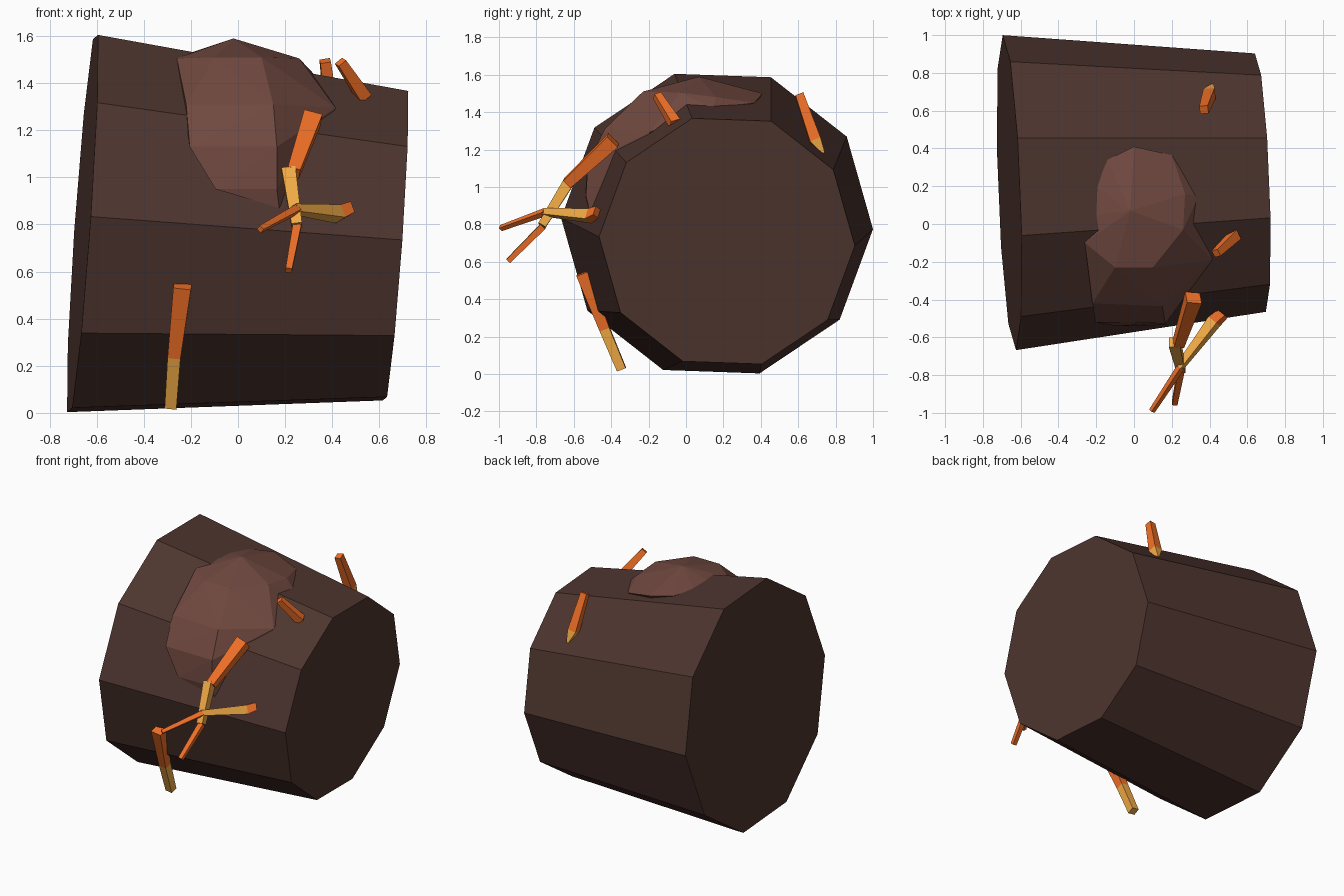
import bpy, bmesh, math
from mathutils import Vector

if "Cube" in bpy.data.objects:
    bpy.data.objects.remove(bpy.data.objects["Cube"])


def material(name, rgb):
    m = bpy.data.materials.new(name)
    m.diffuse_color = (*rgb, 1)
    m.use_nodes = True
    m.node_tree.nodes["Principled BSDF"].inputs["Base Color"].default_value = m.diffuse_color
    return m


BARK = material("dark_brown", (0.075, 0.035, 0.028))
KNOT = material("light_brown", (0.16, 0.065, 0.05))
ORANGE = material("orange", (0.87, 0.16, 0.02))
TAN = material("tan", (0.87, 0.40, 0.06))


def finish(name, bm, mats):
    bmesh.ops.recalc_face_normals(bm, faces=bm.faces[:])
    me = bpy.data.meshes.new(name)
    bm.to_mesh(me)
    bm.free()
    for m in mats:
        me.materials.append(m)
    ob = bpy.data.objects.new(name, me)
    bpy.context.collection.objects.link(ob)
    return ob


def loft(name, rings, mats):
    """Skin a list of vertex rings; mats gives one material per span."""
    bm = bmesh.new()
    rows = [[bm.verts.new(p) for p in r] for r in rings]
    n = len(rows[0])
    slots = list(dict.fromkeys(mats))
    for k, (a, b) in enumerate(zip(rows, rows[1:])):
        for i in range(n):
            j = (i + 1) % n
            bm.faces.new((a[i], a[j], b[j], b[i])).material_index = slots.index(mats[k])
    bm.faces.new(rows[0]).material_index = slots.index(mats[0])
    bm.faces.new(rows[-1]).material_index = slots.index(mats[-1])
    return finish(name, bm, slots)


def stick(name, path, mats):
    """Square tapered stick; path holds (x, y, z, width) stations."""
    pts = [Vector(p[:3]) for p in path]
    axis = (pts[-1] - pts[0]).normalized()
    side = axis.cross(Vector((0, -1, 0.3))).normalized()
    up = side.cross(axis)
    rings = []
    for p, s in zip(pts, path):
        h = s[3] / 2
        rings.append([p + side * a * h + up * b * h
                      for a, b in ((1, 1), (-1, 1), (-1, -1), (1, -1))])
    return loft(name, rings, mats)


# ten-sided tapered trunk lying along x, tipped slightly
c0, c1 = Vector((-0.66, 0.166, 0.804)), Vector((0.669, 0.219, 0.71))
axis = (c1 - c0).normalized()
u = Vector((-0.03, 0.834, -0.03))
u = (u - axis * u.dot(axis)).normalized()
v = axis.cross(u)
rings = [[c + (u * math.cos(t) + v * math.sin(t)) * r
          for t in (i * math.tau / 10 for i in range(10))]
         for c, r in ((c0, 0.835), (c1, 0.685))]
loft("trunk", rings, [BARK])

# faceted lump half sunk into the upper front of the trunk
lump = [(-.02, .07, 1.59), (-.1, -.23, 1.51), (.1, -.23, 1.51), (.26, -.03, 1.505),
        (.27, .16, 1.48), (.2, .365, 1.45), (0, .41, 1.5), (-.14, .34, 1.51),
        (-.2, .2, 1.52), (-.2, .05, 1.53), (-.26, -.1, 1.505), (.34, .145, 1.42),
        (.415, -.19, 1.295), (-.22, -.42, 1.31), (.15, -.435, 1.31),
        (-.205, -.52, 1.13), (.165, -.525, 1.13), (-.095, -.54, .95),
        (.165, -.535, .95), (.175, -.515, .87), (0, .1, 1.0)]
bm = bmesh.new()
for p in lump:
    bm.verts.new(p)
res = bmesh.ops.convex_hull(bm, input=bm.verts[:])
junk = set(res["geom_interior"]) | set(res["geom_unused"])
bmesh.ops.delete(bm, geom=[g for g in junk if isinstance(g, bmesh.types.BMVert)], context="VERTS")
finish("lump", bm, [KNOT])

# sticks poking out of the trunk
stick("lower_stick", [(-.235, -.55, .54, .075), (-.27, -.435, .24, .055),
                      (-.285, -.345, .025, .05)], [ORANGE, TAN])
stick("top_stick", [(.435, -.155, 1.49, .04), (.535, -.06, 1.34, .055)], [ORANGE])
stick("back_stick", [(.37, .605, 1.495, .045), (.4, .69, 1.25, .06),
                     (.415, .735, 1.18, .015)], [ORANGE, TAN])

# branching twig at the front
stick("twig_base", [(.315, -.39, 1.25, .08), (.235, -.635, 1.02, .055)], [ORANGE])
stick("twig_stem", [(.215, -.625, 1.03, .06), (.25, -.77, .795, .045)], [TAN])
stick("twig_side_branch", [(.24, -.76, .865, .035), (.425, -.515, .845, .06),
                           (.47, -.475, .865, .05)], [TAN, ORANGE])
stick("twig_long_branch", [(.25, -.755, .865, .032), (.095, -.99, .78, .024)], [ORANGE])
stick("twig_low_branch", [(.25, -.765, .79, .036), (.215, -.95, .605, .028)], [ORANGE])
